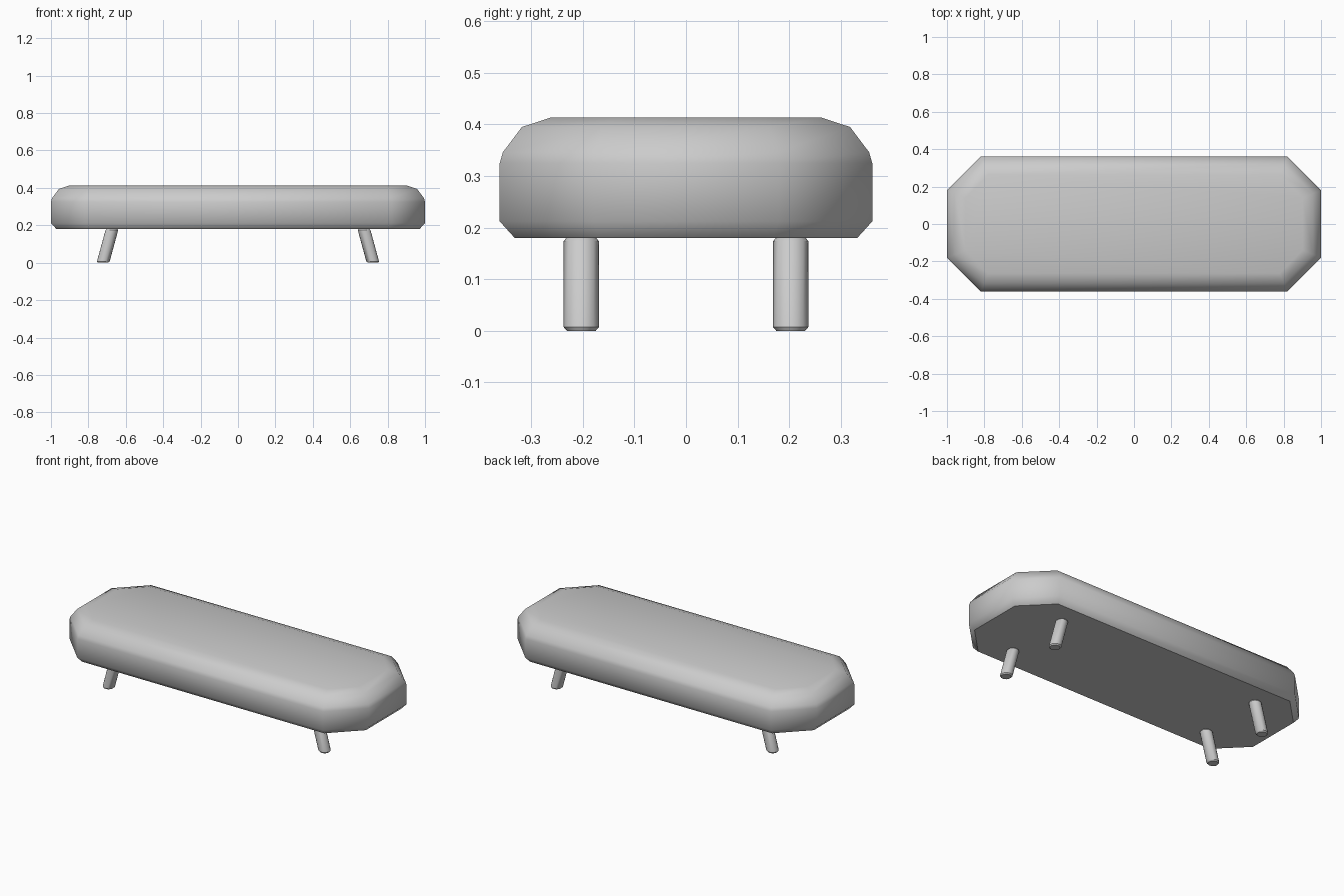
import bpy, bmesh, math

if "Cube" in bpy.data.objects:
    bpy.data.objects.remove(bpy.data.objects["Cube"])

T = math.tan(math.radians(22.5))


def octagon(inset):
    # chamfered rectangle outline, offset inward evenly
    x, y, c = 1.0 - inset, 0.361 - inset, 0.18 - inset * T
    d = 0.82 - inset * T
    return [(x, -c), (x, c), (d, y), (-d, y), (-x, c), (-x, -c), (-d, -y), (d, -y)]


def loft(name, rings, angle):
    # skin a stack of rings and cap both ends
    bm = bmesh.new()
    loops = [[bm.verts.new(p) for p in ring] for ring in rings]
    n = len(loops[0])
    for a, b in zip(loops, loops[1:]):
        for i in range(n):
            j = (i + 1) % n
            bm.faces.new((a[i], a[j], b[j], b[i]))
    bm.faces.new(loops[0][::-1])
    bm.faces.new(loops[-1])
    bmesh.ops.recalc_face_normals(bm, faces=bm.faces)
    me = bpy.data.meshes.new(name)
    bm.to_mesh(me)
    bm.free()
    ob = bpy.data.objects.new(name, me)
    bpy.context.collection.objects.link(ob)
    bpy.ops.object.select_all(action='DESELECT')
    ob.select_set(True)
    bpy.context.view_layer.objects.active = ob
    bpy.ops.object.shade_smooth_by_angle(angle=math.radians(angle))
    return ob


# Cushioned seat: (inset, height) profile
profile = [(0.029, 0.18), (0.0, 0.212), (0.0, 0.325), (0.006, 0.346),
           (0.043, 0.395), (0.098, 0.413)]
loft("seat", [[(x, y, z) for x, y in octagon(i)] for i, z in profile], 47)

# Four slanted legs with small chamfers at both ends
SIDES = 16
for sx, side in ((-1, "left"), (1, "right")):
    for sy, end in ((-1, "front"), (1, "back")):
        rings = []
        for r, z in ((0.028, 0.0), (0.034, 0.007), (0.034, 0.174), (0.028, 0.181)):
            cx = sx * (0.722 - 0.049 * z / 0.18)
            rings.append([(cx + r * math.cos(2 * math.pi * k / SIDES),
                           sy * 0.203 + r * math.sin(2 * math.pi * k / SIDES), z)
                          for k in range(SIDES)])
        loft(f"{end}_{side}_leg", rings, 35)
